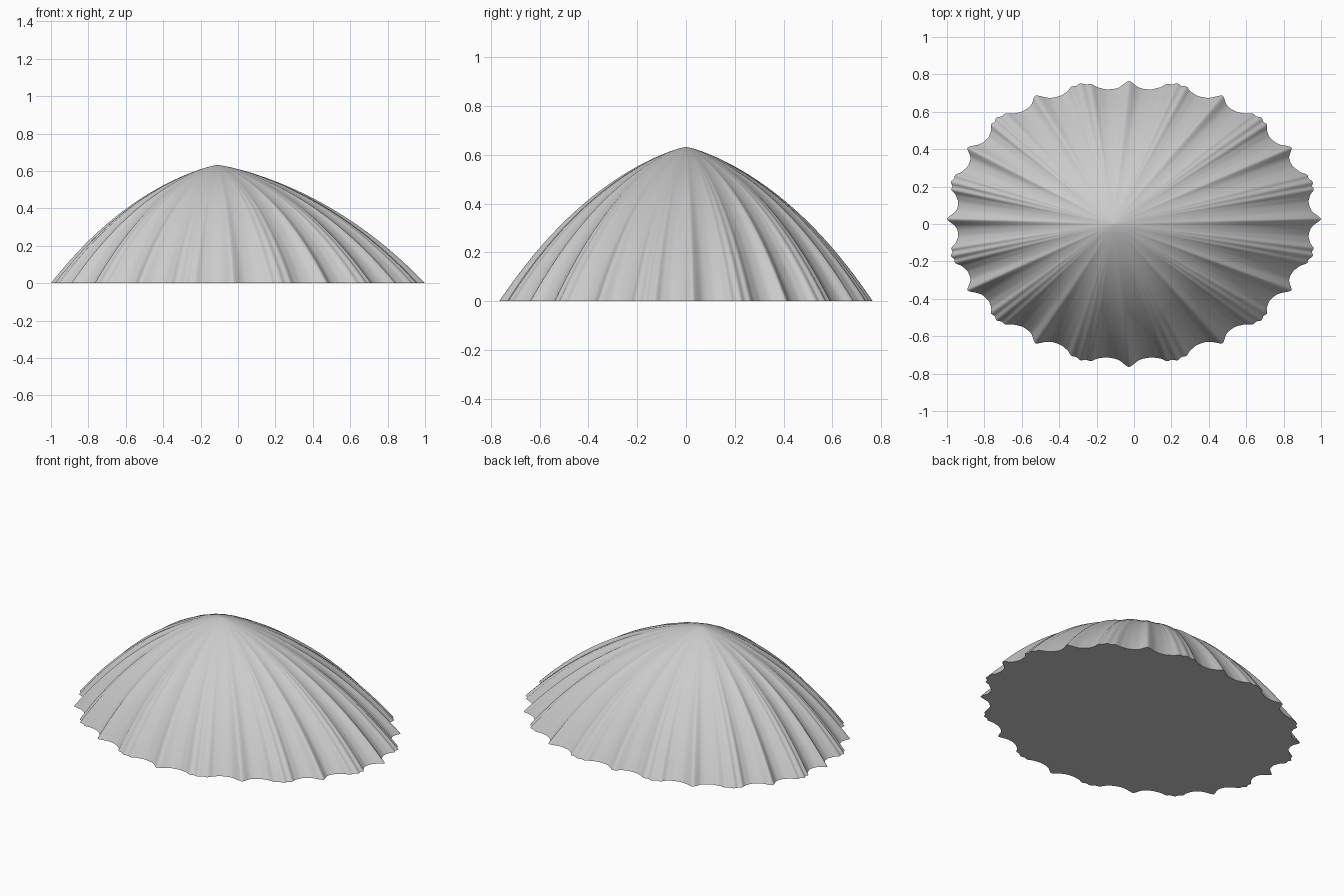
import bpy, bmesh, math

# Remove the default cube only
cube = bpy.data.objects.get("Cube")
if cube:
    bpy.data.objects.remove(cube, do_unlink=True)

SEGMENTS, RINGS = 720, 40
HEIGHT, APEX_X = 0.632, -0.11
RIB_SIZE = 0.065
HALF_LENGTH = 1 / (1 + RIB_SIZE)
HALF_WIDTH = 0.765 / (1 + RIB_SIZE)
SKEW = 0.027


def rib(deg):
    """Rib height around the rim: narrow ribs alternate with broad fluted ones."""
    d = (deg + 15) % 30 - 15
    narrow = 0.6 * math.exp(-(d / 2.4) ** 2) + 0.4 * math.exp(-abs(d) / 3.5)
    b = deg % 30 - 15
    broad = math.exp(-abs(b / 5.3) ** 3) * (0.92 + 0.1 * math.cos(math.radians(b * 110)))
    return RIB_SIZE * (narrow + broad)


def drop(s):
    """Fraction of the height lost at fraction s of the way to the rim."""
    return 0.65 * s ** 1.3 + 0.35 * s ** 3


def shell_point(s, deg):
    t = math.radians(deg)
    swell = 1 + rib(deg) * s ** 0.8
    # The ribs lean slightly off the axes between the four main ones
    rim_x = HALF_LENGTH * swell * math.cos(t) - SKEW * (1 - math.cos(t) ** 16)
    rim_y = HALF_WIDTH * swell * math.sin(t) + SKEW * (1 - math.sin(t) ** 16)
    return (APEX_X * (1 - s) + rim_x * s, rim_y * s, HEIGHT * (1 - drop(s)))


# Ribbed conical shell, swept from the apex out to the rim
bm = bmesh.new()
apex = bm.verts.new((APEX_X, 0, HEIGHT))
rings = [[bm.verts.new(shell_point((r / RINGS) ** 1.2, 360 * i / SEGMENTS))
          for i in range(SEGMENTS)] for r in range(1, RINGS + 1)]
base = bm.verts.new((0, 0, 0))
for i in range(SEGMENTS):
    j = (i + 1) % SEGMENTS
    bm.faces.new((apex, rings[0][i], rings[0][j]))
    for inner, outer in zip(rings, rings[1:]):
        bm.faces.new((inner[i], outer[i], outer[j], inner[j]))
    # Flat underside
    bm.faces.new((base, rings[-1][j], rings[-1][i]))
bmesh.ops.recalc_face_normals(bm, faces=bm.faces)

mesh = bpy.data.meshes.new("ribbed_shell")
bm.to_mesh(mesh)
bm.free()
shell = bpy.data.objects.new("ribbed_shell", mesh)
bpy.context.collection.objects.link(shell)

# Plain light grey
grey = bpy.data.materials.new("light_grey")
grey.use_nodes = True
colour = (0.6, 0.6, 0.6, 1)
grey.diffuse_color = colour
for node in grey.node_tree.nodes:
    if node.type == 'BSDF_PRINCIPLED':
        node.inputs["Base Color"].default_value = colour
mesh.materials.append(grey)

# Smooth shell with a crisp rim
bpy.ops.object.select_all(action='DESELECT')
shell.select_set(True)
bpy.context.view_layer.objects.active = shell
bpy.ops.object.shade_smooth_by_angle(angle=math.radians(60))
